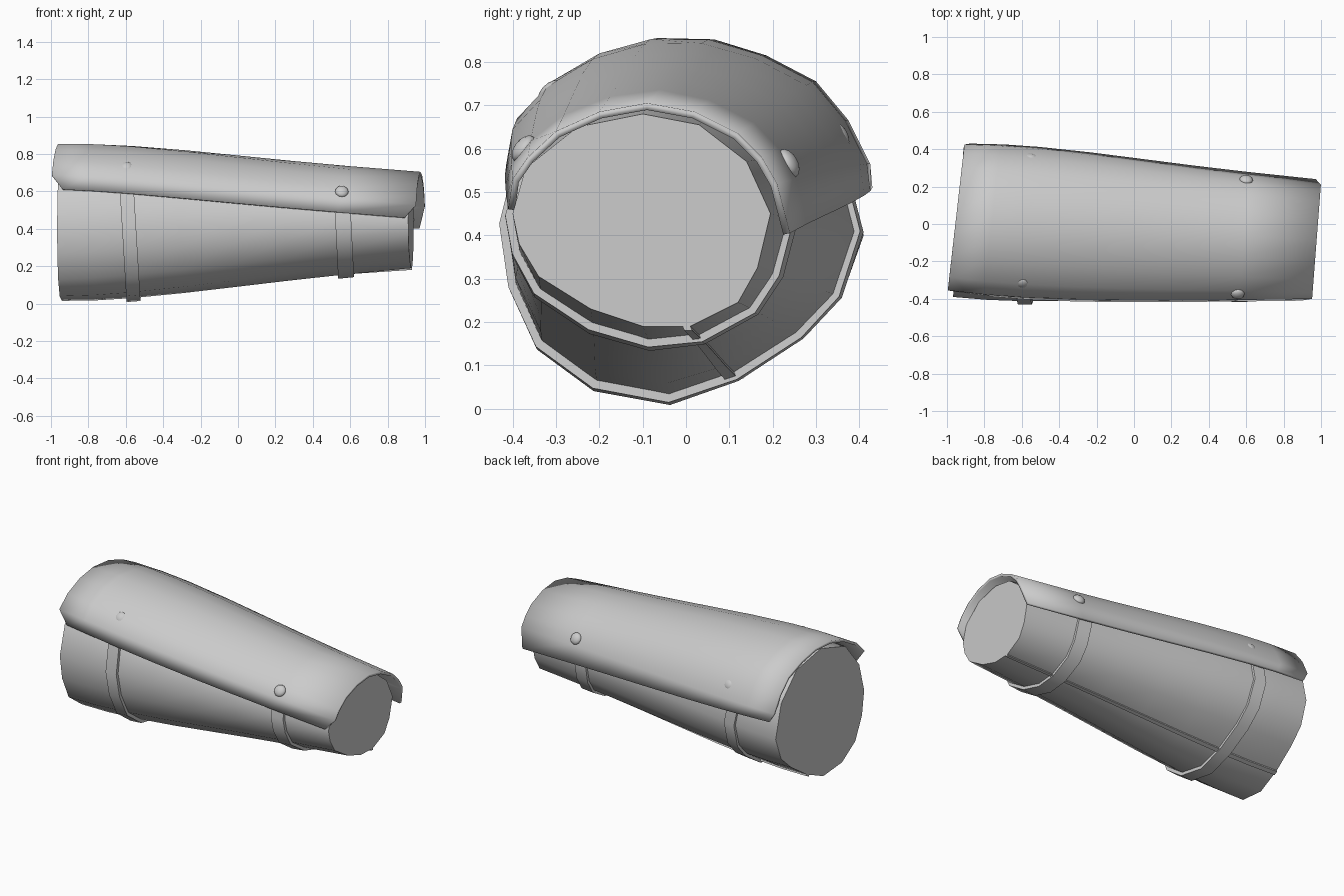
import bpy, bmesh, math
from mathutils import Vector

if "Cube" in bpy.data.objects:
    bpy.data.objects.remove(bpy.data.objects["Cube"])

# Cross-sections as (y, z) points: wide end (x = -1) and narrow end (x = +1)
SLEEVE_WIDE = [(.41, .40), (.36, .26), (.27, .175), (.13, .08), (-.02, .015), (-.19, .04), (-.31, .13),
               (-.37, .27), (-.39, .42), (-.345, .60), (-.22, .76), (0, .825), (.22, .77), (.36, .61)]
SLEEVE_NARROW = [(.195, .45), (.165, .325), (.12, .245), (.01, .19), (-.10, .19), (-.22, .23), (-.34, .305),
                 (-.385, .38), (-.40, .45), (-.37, .555), (-.25, .65), (-.10, .68), (.03, .655), (.14, .57)]
PLATE_WIDE = [(-.365, .61), (-.355, .69), (-.285, .765), (-.18, .825), (-.065, .855), (.065, .852),
              (.185, .815), (.30, .755), (.375, .665), (.425, .565), (.43, .51)]
PLATE_NARROW = [(-.41, .46), (-.40, .53), (-.365, .58), (-.30, .64), (-.20, .685), (-.09, .705),
                (.02, .685), (.12, .635), (.175, .58), (.21, .52), (.24, .405)]


def section(wide, narrow, t, offset=0.0, front=0.0):
    """Blend the two end sections, with a slight swell and a radial offset."""
    centre = Vector((0.01 - 0.11 * t, 0.42 + 0.015 * t))
    swell = 0.2 * t * (1 - t) ** 3
    pts = []
    for a, b in zip(wide, narrow):
        p = Vector(a).lerp(Vector(b), t)
        d = (p - centre).normalized()
        p += d * (offset + swell)
        p.x -= front * t * (1 - t) * max(0, -d.x) ** 2
        pts.append(p)
    return pts


def make(name, rows, closed, caps=False, ring=False, angle=40):
    """Skin a list of point rows into one mesh object."""
    bm = bmesh.new()
    grid = [[bm.verts.new(p) for p in r] for r in rows]
    n = len(rows[0])
    pairs = list(zip(grid, grid[1:])) + ([(grid[-1], grid[0])] if ring else [])
    for r, s in pairs:
        for i in range(n if closed else n - 1):
            j = (i + 1) % n
            bm.faces.new((r[i], r[j], s[j], s[i]))
    if caps:
        bm.faces.new(grid[0])
        bm.faces.new(grid[-1])
    bmesh.ops.recalc_face_normals(bm, faces=bm.faces)
    me = bpy.data.meshes.new(name)
    bm.to_mesh(me)
    bm.free()
    ob = bpy.data.objects.new(name, me)
    bpy.context.collection.objects.link(ob)
    smooth(ob, angle)
    return ob


def smooth(ob, angle):
    bpy.ops.object.select_all(action='DESELECT')
    ob.select_set(True)
    bpy.context.view_layer.objects.active = ob
    bpy.ops.object.shade_smooth_by_angle(angle=math.radians(angle))


STATIONS = [0, .1, .2, .35, .5, .65, .8, 1]


def sleeve_x(t, y):
    return (-.94 + .07 * y) * (1 - t) + (.93 + .05 * y) * t


# Tapered closed sleeve
rows = [[(sleeve_x(t, p.x), p.x, p.y) for p in section(SLEEVE_WIDE, SLEEVE_NARROW, t)] for t in STATIONS]
make("sleeve", rows, True, caps=True)

# Raised seam running along the underside
rows = []
for t in STATIONS:
    inner = section(SLEEVE_WIDE, SLEEVE_NARROW, t, -.004)
    outer = section(SLEEVE_WIDE, SLEEVE_NARROW, t, .010)
    quad = [inner[3], outer[3], outer[3].lerp(outer[4], .16), inner[3].lerp(inner[4], .16)]
    rows.append([(sleeve_x(t, p.x), p.x, p.y) for p in quad])
make("underside_seam", rows, True, caps=True)

# Overlapping top plate, with rounded corners
rows = []
for t in STATIONS:
    row = []
    pts = section(PLATE_WIDE, PLATE_NARROW, t, 0, .08)
    for i, p in enumerate(pts):
        x0, x1 = -.955 + .113 * p.x, .983 + .077 * p.x
        inset = .06 if i == 0 else .03 if i == len(pts) - 1 else 0
        row.append((x0 + inset + (x1 - x0 - 2 * inset) * t, p.x, p.y))
    rows.append(row)
plate = make("top_plate", rows, False)
up = sum(p.normal.z for p in plate.data.polygons)
if up < 0:
    plate.data.flip_normals()
solid = plate.modifiers.new("thickness", 'SOLIDIFY')
solid.thickness = .016
solid.offset = -1

# Straps passing under the sleeve, tucked beneath the plate on each side
ARC = [13] + list(range(10))
for name, x_mid, width, tilt in (("rear_strap", -.57, .075, .06), ("front_strap", .575, .085, .05)):
    rows = []
    for side, off in ((-1, -.006), (-1, .018), (1, .018), (1, -.006)):
        x = x_mid + side * width / 2
        pts = section(SLEEVE_WIDE, SLEEVE_NARROW, (x + .94) / 1.87, off)
        rows.append([(x - tilt * (pts[i].y - .2), pts[i].x, pts[i].y) for i in ARC])
    strap = make(name, rows, False, ring=True)

# Domed rivets seated on the plate
for k, pos in enumerate([(-.595, -.315, .73), (.555, -.375, .60), (-.55, .355, .63), (.60, .235, .565)]):
    _, loc, normal, _ = plate.closest_point_on_mesh(Vector(pos))
    bpy.ops.mesh.primitive_uv_sphere_add(segments=12, ring_count=8, radius=.036, location=loc)
    rivet = bpy.context.object
    rivet.name = "rivet_%d" % (k + 1)
    rivet.scale = (1, 1, .6)
    rivet.rotation_euler = normal.to_track_quat('Z', 'Y').to_euler()
    smooth(rivet, 60)
